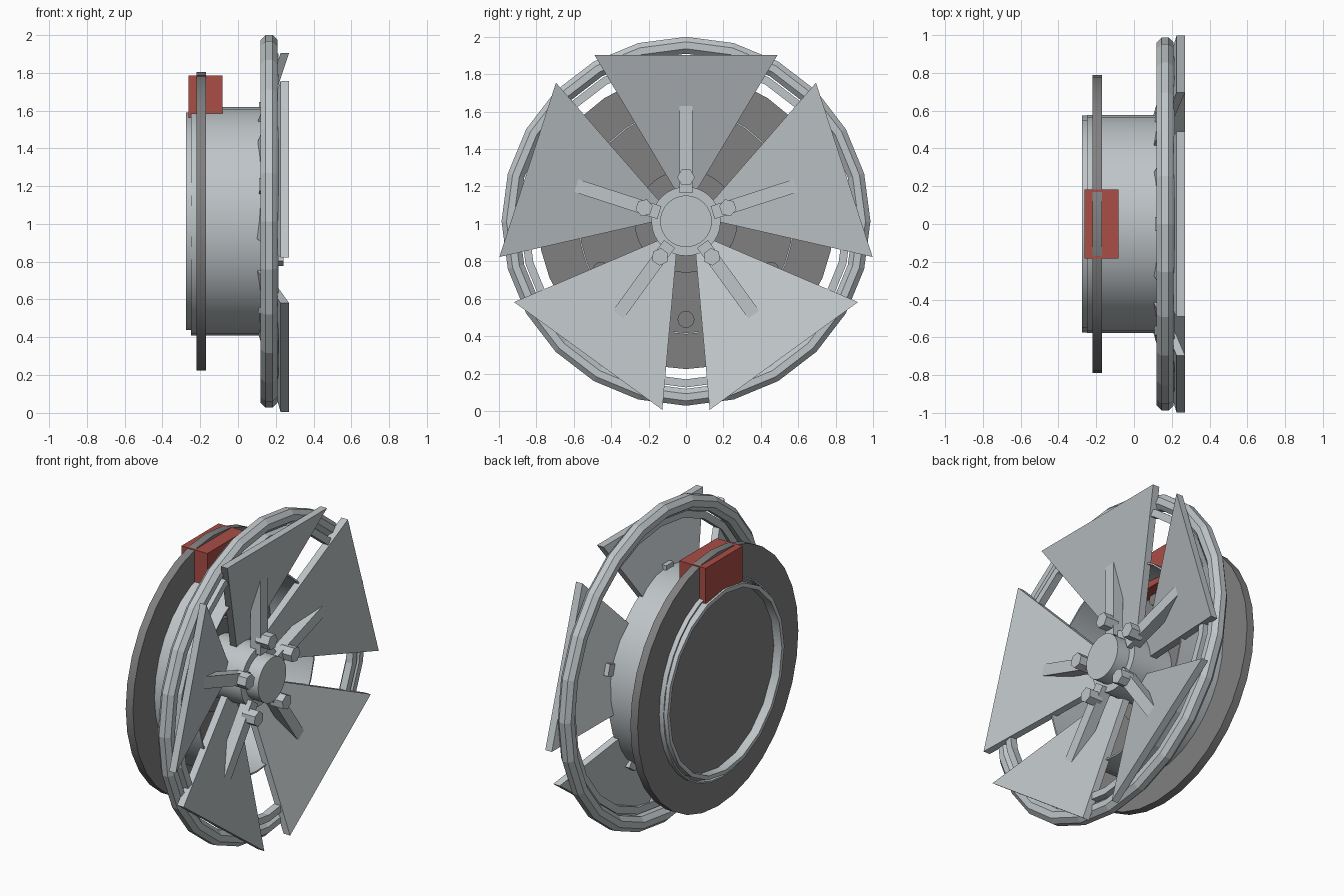
import bpy, bmesh, math
from mathutils import Matrix, Vector

if "Cube" in bpy.data.objects:
    bpy.data.objects.remove(bpy.data.objects["Cube"], do_unlink=True)

CENTRE = Vector((0, 0, 1.014))   # wheel centre, axle runs along x
COUNT = 5                        # blades, spokes and lug bolts


def material(name, rgb):
    mat = bpy.data.materials.new(name)
    mat.use_nodes = True
    mat.diffuse_color = (*rgb, 1)
    bsdf = mat.node_tree.nodes["Principled BSDF"]
    bsdf.inputs["Base Color"].default_value = (*rgb, 1)
    bsdf.inputs["Roughness"].default_value = 0.7
    return mat


silver = material("silver grey", (0.52, 0.56, 0.58))
iron = material("dark iron", (0.22, 0.215, 0.22))
red = material("caliper red", (0.40, 0.075, 0.06))


def finish(name, bm, mat, smooth=False):
    bmesh.ops.recalc_face_normals(bm, faces=bm.faces[:])
    mesh = bpy.data.meshes.new(name)
    bm.to_mesh(mesh)
    bm.free()
    mesh.materials.append(mat)
    obj = bpy.data.objects.new(name, mesh)
    obj.location = CENTRE
    bpy.context.collection.objects.link(obj)
    if smooth:
        bpy.ops.object.select_all(action="DESELECT")
        obj.select_set(True)
        bpy.context.view_layer.objects.active = obj
        bpy.ops.object.shade_smooth_by_angle(angle=math.radians(30))
    return obj


def lathe(name, profile, sides, mat, smooth=False):
    """Spin a closed loop of (x, radius) points around the axle."""
    bm = bmesh.new()
    rings = []
    for i in range(sides):
        a = math.tau * i / sides
        rings.append([bm.verts.new((x, r * math.sin(a), r * math.cos(a))) for x, r in profile])
    n = len(profile)
    for i in range(sides):
        here, there = rings[i], rings[(i + 1) % sides]
        for j in range(n):
            k = (j + 1) % n
            bm.faces.new((here[j], here[k], there[k], there[j]))
    return finish(name, bm, mat, smooth)


def cylinder(name, x0, x1, radius, sides, mat, smooth=False, y=0, z=0):
    bm = bmesh.new()
    turn = Matrix.Translation(((x0 + x1) / 2, y, z)) @ Matrix.Rotation(math.pi / 2, 4, "Y")
    bmesh.ops.create_cone(bm, cap_ends=True, segments=sides, radius1=radius,
                          radius2=radius, depth=x1 - x0, matrix=turn)
    return finish(name, bm, mat, smooth)


def box(name, low, high, mat):
    bm = bmesh.new()
    low, high = Vector(low), Vector(high)
    place = Matrix.Translation((low + high) / 2) @ Matrix.Diagonal((*(high - low), 1))
    bmesh.ops.create_cube(bm, size=1, matrix=place)
    return finish(name, bm, mat)


def blade(name):
    """Triangular plate leaning inward toward the axle."""
    bm = bmesh.new()
    corners = [(0.27, -0.49, 0.89), (0.27, 0.49, 0.89), (0.0, 0, 0.07)]
    front = [bm.verts.new(c) for c in corners]
    back = [bm.verts.new((x - 0.045, y, z)) for x, y, z in corners]
    bm.faces.new(front)
    bm.faces.new(back[::-1])
    for i in range(3):
        j = (i + 1) % 3
        bm.faces.new((front[i], back[i], back[j], front[j]))
    return finish(name, bm, silver)


# Outer hoop: eight-sided tube section
tube = [(0.165 + 0.049 * math.cos(math.tau * (i + 0.5) / 8),
         0.941 + 0.049 * math.sin(math.tau * (i + 0.5) / 8)) for i in range(8)]
lathe("outer_hoop", tube, 24, silver)

# Thin hoop just inside it, behind the blade edges
lathe("inner_hoop", [(0.17, 0.845), (0.215, 0.845), (0.215, 0.888), (0.17, 0.888)], 24, silver)

# Open barrel, slightly taller than wide, with a stepped rear lip
barrel = lathe("barrel", [(-0.25, 0.605), (0.13, 0.605), (0.13, 0.595), (-0.25, 0.595)],
               32, silver, True)
barrel.scale.y = 0.955
lathe("barrel_lip", [(-0.275, 0.575), (-0.2, 0.575), (-0.2, 0.55), (-0.275, 0.55)],
      20, silver, True)

# Brake disc with its centre boss and studs
cylinder("brake_disc", -0.22, -0.17, 0.79, 32, iron, True)
cylinder("disc_boss", -0.18, -0.12, 0.275, 32, iron, True)
for i in range(6):
    a = math.tau * (i + 0.5) / 6
    cylinder(f"disc_stud_{i + 1}", -0.18, -0.15, 0.045, 16, iron, True,
             0.525 * math.sin(a + math.pi / 6), 0.525 * math.cos(a + math.pi / 6))

# Brake caliper straddling the disc
box("brake_caliper", (-0.262, -0.183, 0.55), (-0.083, 0.183, 0.77), red)

# Hub and centre cap
cylinder("hub", -0.17, 0.15, 0.185, 32, silver, True)
cylinder("centre_cap", 0.15, 0.235, 0.138, 32, silver, True)

# Blades, spokes and bolts repeated around the axle
for i in range(COUNT):
    parts = (blade(f"blade_{i + 1}"),
             box(f"spoke_{i + 1}", (0.11, -0.036, 0.15), (0.18, 0.036, 0.63), silver),
             cylinder(f"lug_bolt_{i + 1}", 0.15, 0.24, 0.047, 6, silver, z=0.235))
    for part in parts:
        part.rotation_euler.x = math.tau * i / COUNT
